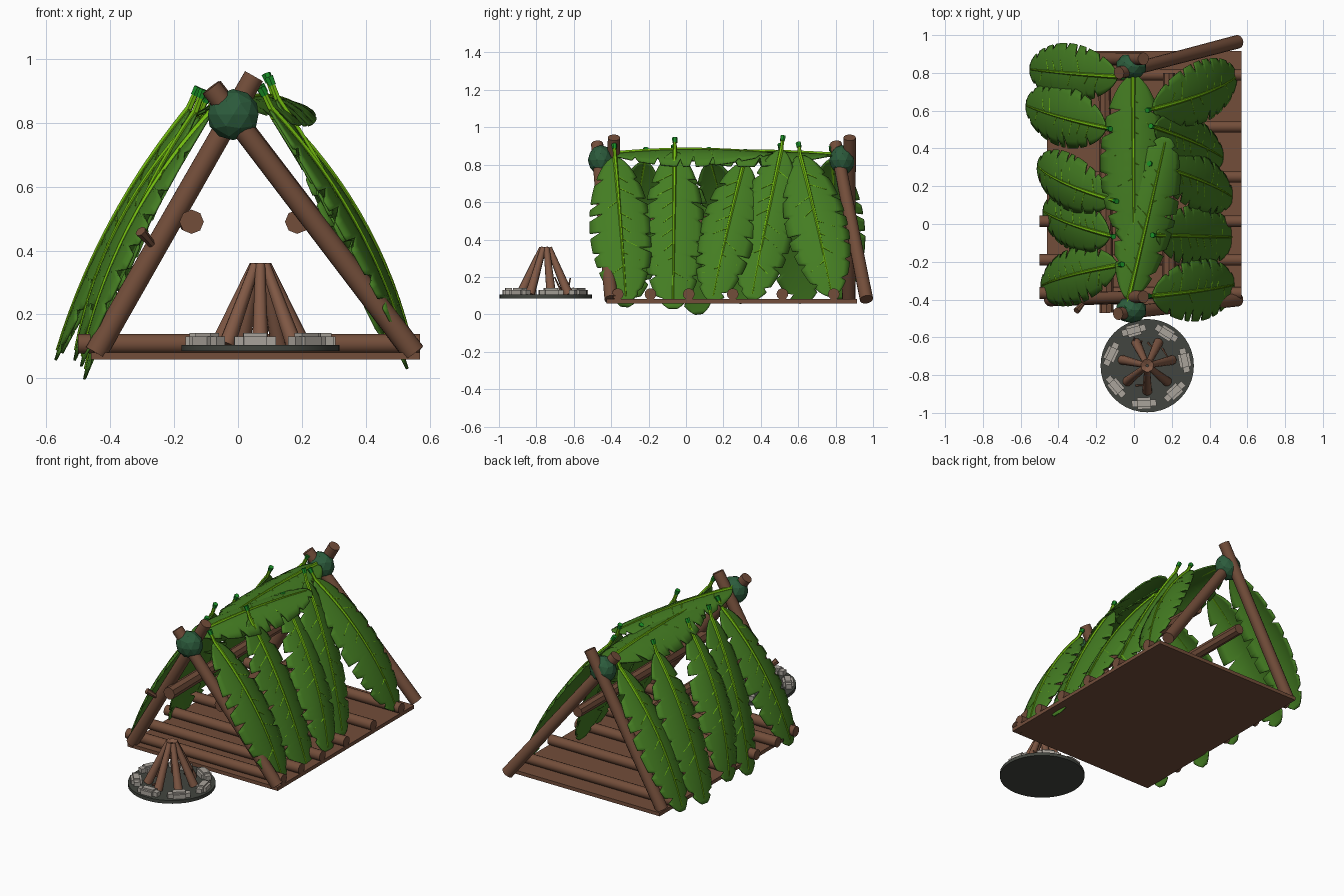
import bpy, bmesh, math, random
from mathutils import Vector, Matrix

if "Cube" in bpy.data.objects:
    bpy.data.objects.remove(bpy.data.objects["Cube"])
random.seed(4)


def material(name, rgb):
    m = bpy.data.materials.new(name)
    m.diffuse_color = (*rgb, 1)
    m.use_nodes = True
    m.node_tree.nodes["Principled BSDF"].inputs["Base Color"].default_value = m.diffuse_color
    return m


WOOD = material("brown wood", (0.17, 0.075, 0.042))
FIREWOOD = material("firewood", (0.22, 0.10, 0.06))
LEAF = material("leaf green", (0.058, 0.205, 0.016))
RIB = material("leaf rib", (0.17, 0.50, 0.005))
STEM = material("stem green", (0.01, 0.28, 0.02))
KNOT = material("dark green knot", (0.025, 0.105, 0.045))
STONE = material("pale stone", (0.40, 0.37, 0.33))
ASH = material("dark ash", (0.055, 0.06, 0.05))


def finish(name, bm, mats, angle=40):
    bmesh.ops.recalc_face_normals(bm, faces=bm.faces)
    me = bpy.data.meshes.new(name)
    bm.to_mesh(me)
    bm.free()
    for m in mats:
        me.materials.append(m)
    ob = bpy.data.objects.new(name, me)
    bpy.context.collection.objects.link(ob)
    if angle:
        bpy.ops.object.select_all(action='DESELECT')
        ob.select_set(True)
        bpy.context.view_layer.objects.active = ob
        bpy.ops.object.shade_smooth_by_angle(angle=math.radians(angle))
    return ob


def tube(bm, pts, radii, sides=10, mat=0):
    """Capped tube through a list of points."""
    rings = []
    for i, p in enumerate(pts):
        d = (pts[min(i + 1, len(pts) - 1)] - pts[max(i - 1, 0)]).normalized()
        q = d.to_track_quat('Z', 'Y')
        rings.append([bm.verts.new(p + q @ Vector((math.cos(a) * radii[i], math.sin(a) * radii[i], 0)))
                      for a in (2 * math.pi * k / sides for k in range(sides))])
    faces = [bm.faces.new(rings[0][::-1]), bm.faces.new(rings[-1])]
    for a, b in zip(rings, rings[1:]):
        for k in range(sides):
            n = (k + 1) % sides
            faces.append(bm.faces.new((a[k], a[n], b[n], b[k])))
    for f in faces:
        f.material_index = mat


def pole(name, a, b, r0, r1=None, mat=WOOD, sides=14):
    bm = bmesh.new()
    tube(bm, [Vector(a), Vector(b)], [r0, r1 or r0], sides)
    return finish(name, bm, [mat])


def leaf(name, base, tip, half, normal, bulge, drop):
    """Arched banana leaf with slit edges, a raised rib, side veins and a stem."""
    base, tip, normal = Vector(base), Vector(tip), Vector(normal).normalized()
    length = (tip - base).length
    rows, cols = 48, 4

    def path(t):
        return base.lerp(tip, t) + normal * bulge * 4 * t * (1 - t)
    across = normal.cross(tip - base).normalized()
    slits = {s: {random.randint(i, i + 2): random.uniform(0.5, 0.82) for i in range(7, 45, 6)} for s in (-1, 1)}
    bm = bmesh.new()
    grid = []
    for i in range(rows + 1):
        t = i / rows
        row = []
        for j in range(-cols, cols + 1):
            s = j / cols
            w = half * max(math.sin(math.pi * min(max(t, 0.004), 0.996)), 0.0) ** 0.45
            if j:
                w *= slits[1 if j > 0 else -1].get(i, 1)
            f = s * w / half
            p = path(t) + across * s * w - normal * drop * f * f
            p += (tip - base) * (0.05 * abs(f) * (1 - t))          # slits lean to the tip
            row.append(bm.verts.new(p))
        grid.append(row)
    for a, b in zip(grid, grid[1:]):
        for j in range(2 * cols):
            bm.faces.new((a[j], a[j + 1], b[j + 1], b[j]))
    blade = finish(name, bm, [LEAF], 50)
    mod = blade.modifiers.new("thickness", 'SOLIDIFY')
    mod.thickness, mod.offset = 0.008, 0
    # rib, veins and stem
    bm = bmesh.new()
    pts = [path(k / 14 * 0.97) + normal * 0.005 for k in range(15)]
    tube(bm, pts, [0.012 - 0.008 * k / 14 for k in range(15)], 6)
    for k in range(8):
        t, side = 0.15 + 0.09 * k, random.choice((-1, 1))
        f = random.uniform(0.3, 0.6) * side
        a = path(t) + normal * 0.005
        b = path(t + 0.05) + across * f * half + normal * (0.004 - drop * f * f)
        tube(bm, [a, b], [0.004, 0.002], 4)
    out = (pts[0] - pts[1]).normalized()
    end = pts[0] + out * 0.03 + Vector((0, 0, 0.02))
    tube(bm, [pts[0], end], [0.011, 0.010], 6)
    tube(bm, [end, end + out * 0.02 + Vector((0, 0, 0.01))], [0.013, 0.015], 6, 1)
    finish(name + "_rib", bm, [RIB, STEM])


# Floor slab and cross logs
bm = bmesh.new()
bmesh.ops.create_cube(bm, size=1, matrix=Matrix.Translation((0.055, 0.245, 0.07)) @ Matrix.Diagonal((1.03, 1.34, 0.022, 1)))
finish("floor_slab", bm, [WOOD], 0)
for y in (-0.365, -0.19, 0.015, 0.25, 0.515, 0.79):
    pole("floor_log", (-0.50, y, 0.108), (0.57, y, 0.108), 0.031)

# A-frame poles, front and back
for name, a, b in (("front_left_pole", (-0.445, -0.40, 0.08), (0.05, -0.385, 0.945)),
                   ("front_right_pole", (0.55, -0.40, 0.08), (-0.085, -0.475, 0.91)),
                   ("back_left_pole", (-0.445, 0.87, 0.08), (0.05, 0.875, 0.945)),
                   ("back_right_pole", (0.55, 0.965, 0.08), (-0.08, 0.80, 0.91))):
    pole(name, a, b, 0.036, 0.033)

# Inner side rails and a twig on the front pole
pole("left_rail", (-0.145, -0.47, 0.49), (-0.155, 0.77, 0.49), 0.038, 0.032, sides=8)
pole("right_rail", (0.185, -0.44, 0.49), (0.185, 0.80, 0.49), 0.038, 0.032, sides=8)
pole("pole_twig", (-0.27, -0.42, 0.42), (-0.305, -0.46, 0.46), 0.012, 0.018, sides=7)

# Bindings at the crossings
for y in (-0.455, 0.835):
    bm = bmesh.new()
    bmesh.ops.create_icosphere(bm, subdivisions=2, radius=1,
                               matrix=Matrix.Translation((-0.015, y, 0.825)) @ Matrix.Diagonal((0.083, 0.07, 0.08, 1)))
    finish("pole_binding", bm, [KNOT], 0)

# Wall leaves: base, tip, half width, bulge
right = (((0.10, -0.38, 0.84), (0.53, -0.32, 0.07), 0.165, 0.055),
         ((0.12, -0.06, 0.87), (0.53, -0.07, 0.03), 0.165, 0.035),
         ((0.11, 0.31, 0.81), (0.52, 0.14, 0.07), 0.15, 0.055),
         ((0.11, 0.51, 0.88), (0.47, 0.35, 0.08), 0.15, 0.035),
         ((0.10, 0.61, 0.85), (0.54, 0.78, 0.10), 0.165, 0.065))
left = (((-0.09, 0.78, 0.83), (-0.55, 0.82, 0.08), 0.155, 0.055),
        ((-0.15, 0.51, 0.84), (-0.57, 0.63, 0.06), 0.165, 0.045),
        ((-0.12, 0.13, 0.82), (-0.51, 0.31, 0.06), 0.15, 0.065),
        ((-0.13, -0.06, 0.83), (-0.48, 0.07, 0.0), 0.15, 0.045),
        ((-0.09, -0.22, 0.82), (-0.49, -0.33, 0.04), 0.15, 0.06))
for side, rows in ((1, right), (-1, left)):
    for b, t, w, bulge in rows:
        leaf("right_wall_leaf" if side > 0 else "left_wall_leaf", b, t, w, (side * 0.87, 0, 0.48), bulge, 0.045)

# Ridge leaves
leaf("ridge_leaf_back", (-0.005, 0.79, 0.85), (0.0, -0.12, 0.86), 0.175, (0, 0, 1), 0.015, 0.08)
leaf("ridge_leaf_front", (-0.03, -0.40, 0.855), (0.17, 0.46, 0.86), 0.15, (0.1, 0, 1), 0.022, 0.075)

# Campfire: ash disc, stone ring, stacked sticks
FIRE = Vector((0.07, -0.75, 0))
pole("ash_disc", FIRE + Vector((0, 0, 0.085)), FIRE + Vector((0, 0, 0.105)), 0.247, mat=ASH, sides=40)
for k in range(7):
    a = math.radians(8 + k * 360 / 7)
    bm = bmesh.new()
    bmesh.ops.create_cube(bm, size=1)
    bmesh.ops.bevel(bm, geom=bm.edges[:], offset=0.22, segments=2, affect='EDGES')
    rot = Matrix.Rotation(a + random.uniform(-.15, .15), 4, 'Z')
    pos = FIRE + Vector((math.cos(a) * 0.2, math.sin(a) * 0.2, 0.118))
    bm.transform(Matrix.Translation(pos) @ rot @ Matrix.Diagonal((0.062, 0.13, 0.048, 1)))
    finish("fire_stone", bm, [STONE])
for k in range(7):
    a = math.radians(-90 + k * 360 / 7)
    d = Vector((math.cos(a), math.sin(a), 0))
    pole("fire_stick", FIRE + d * 0.135 + Vector((0, 0, 0.105)), FIRE + d * 0.02 + Vector((0, 0, 0.355)),
         0.026, 0.016, FIREWOOD, 9)
for k in range(9):
    a = random.uniform(0, 6.28)
    p = FIRE + Vector((math.cos(a) * 0.12, math.sin(a) * 0.12, 0.11))
    pole("fire_twig", p, p + Vector((random.uniform(-.05, .05), random.uniform(-.05, .05), random.uniform(.02, .09))),
         0.006, 0.004, FIREWOOD, 5)
